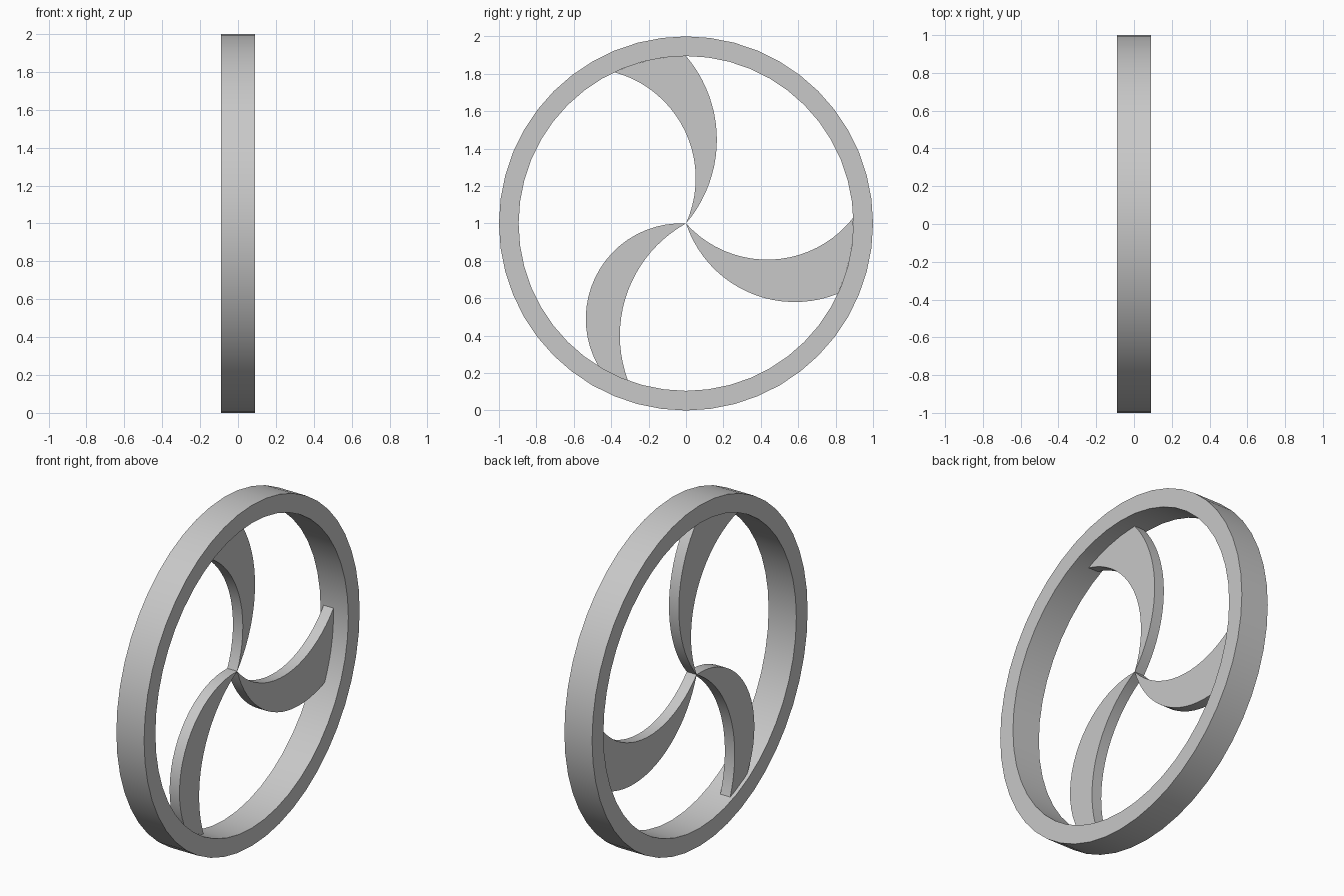
import bpy, bmesh, math
from mathutils import Vector

cube = bpy.data.objects.get("Cube")
if cube:
    bpy.data.objects.remove(cube, do_unlink=True)

RIM_OUT, RIM_IN, HALF_WIDTH = 1.0, 0.895, 0.09
BLADE_X0, BLADE_X1 = -0.069, -0.005
SEGMENTS = 48

grey = bpy.data.materials.new("plain grey")
grey.use_nodes = True
grey.diffuse_color = (0.58, 0.58, 0.58, 1)
grey.node_tree.nodes["Principled BSDF"].inputs["Base Color"].default_value = grey.diffuse_color


def polar(radius, angle):
    return Vector((radius * math.cos(angle), radius * math.sin(angle)))


def finish(name, bm):
    bmesh.ops.recalc_face_normals(bm, faces=bm.faces)
    mesh = bpy.data.meshes.new(name)
    bm.to_mesh(mesh)
    bm.free()
    mesh.materials.append(grey)
    obj = bpy.data.objects.new(name, mesh)
    bpy.context.collection.objects.link(obj)
    obj.location.z = RIM_OUT
    bpy.ops.object.select_all(action="DESELECT")
    obj.select_set(True)
    bpy.context.view_layer.objects.active = obj
    bpy.ops.object.shade_smooth_by_angle(angle=math.radians(30))


def bowed_arc(end, bow, steps=20):
    """Circular arc from the hub to end, bowed clockwise by the given height."""
    half = end.length / 2
    radius = (half ** 2 + bow ** 2) / (2 * bow)
    along = end.normalized()
    side = Vector((along.y, -along.x))
    centre = end / 2 + side * (bow - radius)
    sweep = math.asin(half / radius)
    points = []
    for i in range(steps + 1):
        a = sweep * (2 * i / steps - 1)
        points.append(centre + radius * (side * math.cos(a) + along * math.sin(a)))
    return points


# Rim: a rectangular section turned around the x axis
bm = bmesh.new()
section = [(RIM_OUT, -HALF_WIDTH), (RIM_OUT, HALF_WIDTH),
           (RIM_IN, HALF_WIDTH), (RIM_IN, -HALF_WIDTH)]
rings = []
for i in range(SEGMENTS):
    a = math.tau * i / SEGMENTS
    rings.append([bm.verts.new((x, *polar(r, a))) for r, x in section])
for i, ring in enumerate(rings):
    following = rings[(i + 1) % SEGMENTS]
    for j in range(4):
        k = (j + 1) % 4
        bm.faces.new((ring[j], ring[k], following[k], following[j]))
finish("rim", bm)

# Blades: outer edge angle and bow, inner edge angle and bow
blades = {
    "upper_blade": (90, 0.165, 115.4, 0.207),
    "rear_blade": (-24.8, 0.194, 2, 0.209),
    "lower_blade": (238.4, 0.265, 249.7, 0.166),
}
for name, (outer_deg, outer_bow, inner_deg, inner_bow) in blades.items():
    a0, a1 = math.radians(outer_deg), math.radians(inner_deg)
    tip = [polar(RIM_IN, a0 + (a1 - a0) * i / 4) for i in range(5)]
    outer = bowed_arc(tip[0], outer_bow)
    inner = bowed_arc(tip[-1], inner_bow)
    outline = outer + tip[1:-1] + inner[:0:-1]
    bm = bmesh.new()
    face = bm.faces.new([bm.verts.new((BLADE_X0, *p)) for p in outline])
    extruded = bmesh.ops.extrude_face_region(bm, geom=[face], use_keep_orig=True)
    moved = [g for g in extruded["geom"] if isinstance(g, bmesh.types.BMVert)]
    bmesh.ops.translate(bm, verts=moved, vec=(BLADE_X1 - BLADE_X0, 0, 0))
    finish(name, bm)
